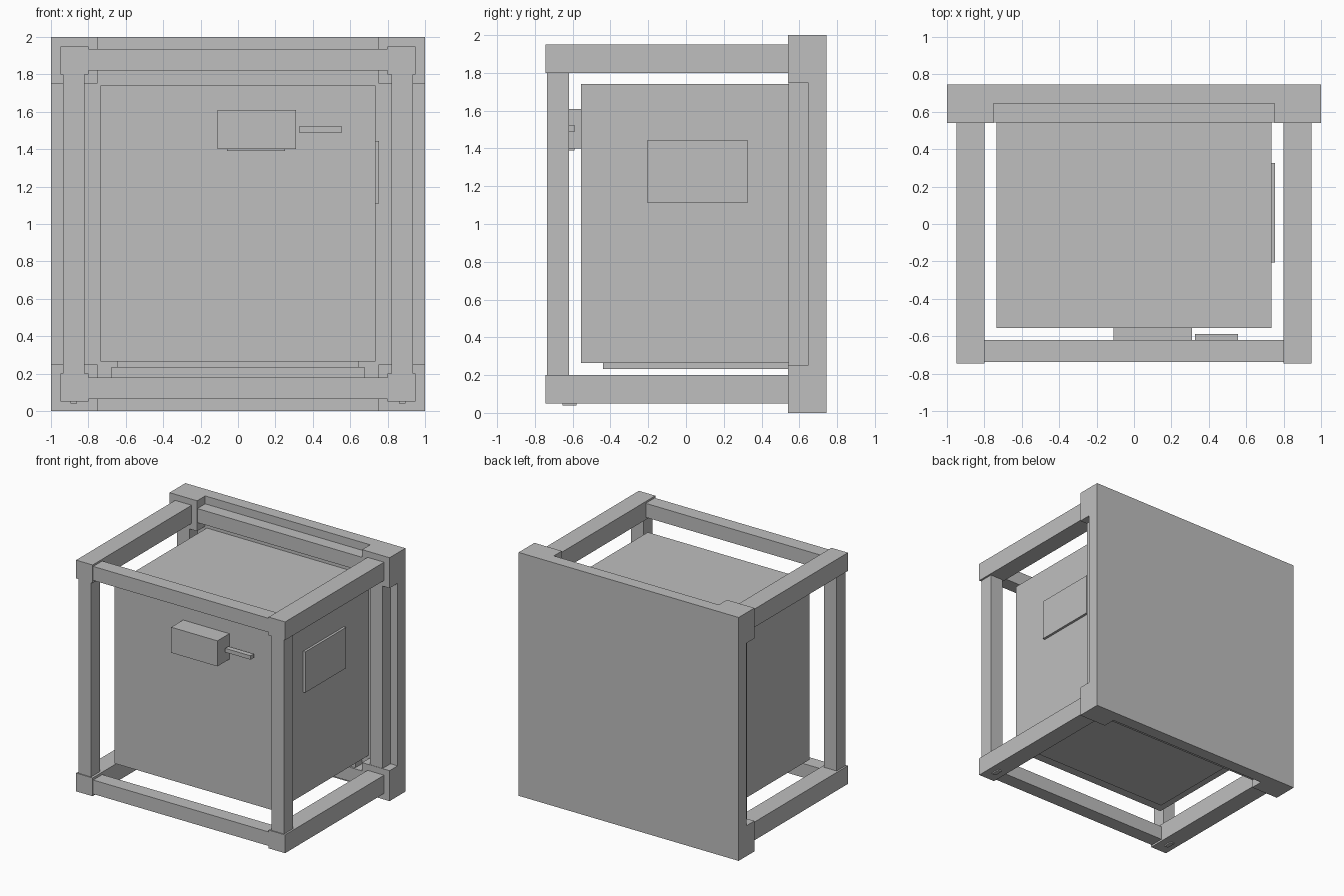
import bpy

if "Cube" in bpy.data.objects:
    bpy.data.objects.remove(bpy.data.objects["Cube"])

grey = bpy.data.materials.new("plain grey")
grey.diffuse_color = (0.52, 0.52, 0.52, 1)
grey.use_nodes = True
grey.node_tree.nodes["Principled BSDF"].inputs["Base Color"].default_value = grey.diffuse_color


def box(name, x0, x1, y0, y1, z0, z1):
    bpy.ops.mesh.primitive_cube_add(
        size=1, location=((x0 + x1) / 2, (y0 + y1) / 2, (z0 + z1) / 2))
    ob = bpy.context.object
    ob.name = name
    ob.scale = (x1 - x0, y1 - y0, z1 - z0)
    bpy.ops.object.transform_apply(location=False, rotation=False, scale=True)
    ob.data.materials.append(grey)
    return ob


def span(s, a, b):
    # interval a..b, flipped to the negative side when s is -1
    return (a, b) if s > 0 else (-b, -a)


def zspan(t, a, b):
    # interval measured from the mid height, upper or lower half
    lo, hi = span(t, a, b)
    return 1 + lo, 1 + hi


# full back panel
box("back_panel", -1, 1, 0.645, 0.745, 0, 2)

for t, level in ((1, "top"), (-1, "bottom")):
    for s, side in ((1, "right"), (-1, "left")):
        # blocks at the back corners, and the rails running forward from them
        box(f"corner_block_{level}_{side}", *span(s, 0.75, 1), 0.54, 0.645,
            *zspan(t, 0.75, 1))
        box(f"side_rail_{level}_{side}", *span(s, 0.8, 0.95), -0.745, 0.54,
            *zspan(t, 0.8, 0.95))
    # cross rails, front and back
    box(f"front_rail_{level}", -0.8, 0.8, -0.737, -0.62, *zspan(t, 0.82, 0.935))
    box(f"back_rail_{level}", -0.75, 0.75, 0.543, 0.645, *zspan(t, 0.82, 0.935))

for s, side in ((1, "right"), (-1, "left")):
    # upright posts and small feet
    box(f"front_post_{side}", *span(s, 0.82, 0.935), -0.737, -0.62, 0.2, 1.8)
    box(f"back_post_{side}", *span(s, 0.82, 0.935), 0.543, 0.645, 0.25, 1.75)
    box(f"foot_{side}", *span(s, 0.86, 0.895), -0.655, -0.58, 0.04, 0.05)

# inner cabinet with plate underneath and ledge at the back
box("cabinet", -0.735, 0.735, -0.555, 0.645, 0.265, 1.74)
box("cabinet_base_plate", -0.645, 0.645, -0.44, 0.645, 0.232, 0.265)
box("back_ledge", -0.675, 0.675, 0.56, 0.645, 0.18, 0.235)

# side plate
box("side_plate", 0.735, 0.755, -0.205, 0.325, 1.11, 1.445)

# control box on the front, its lower strip and lever
box("control_box", -0.11, 0.31, -0.71, -0.555, 1.4, 1.61)
box("control_strip", -0.06, 0.25, -0.69, -0.59, 1.39, 1.4)
box("lever", 0.325, 0.555, -0.63, -0.588, 1.49, 1.522)
